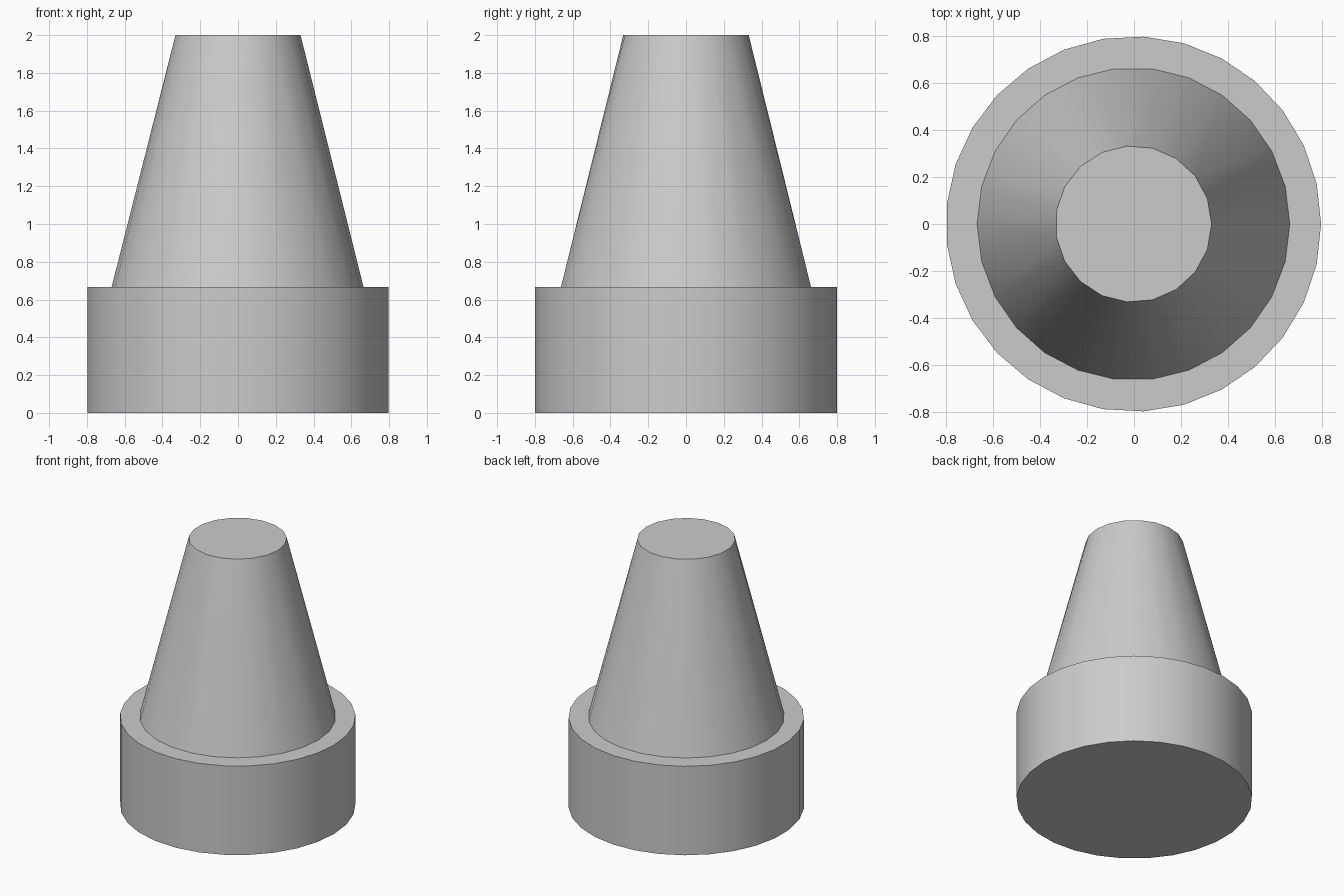
import bpy
import bmesh
from math import cos, sin, pi, radians

cube = bpy.data.objects.get("Cube")
if cube:
    bpy.data.objects.remove(cube, do_unlink=True)

BASE_R, BASE_SIDES = 0.8, 29
CONE_R, CONE_SIDES = 2 / 3, 26
TIP_R, TIP_SIDES = 1 / 3, 19
STEP_Z, TOP_Z = 2 / 3, 2.0
# An odd-sided base is slightly lopsided, so shift to centre its bounds
SHIFT = -BASE_R * (1 - cos(pi / BASE_SIDES)) / 2

grey = bpy.data.materials.new("light grey")
grey.use_nodes = True
colour = (0.6, 0.6, 0.6, 1)
grey.diffuse_color = colour
grey.node_tree.nodes["Principled BSDF"].inputs["Base Color"].default_value = colour


def ring(bm, radius, sides, z):
    return [bm.verts.new((radius * cos(2 * pi * i / sides) + SHIFT,
                          radius * sin(2 * pi * i / sides), z))
            for i in range(sides)]


def skin(bm, low, high):
    """Zip two rings, which may differ in side count, with triangles."""
    n, m = len(low), len(high)
    i = j = 0
    while i < n or j < m:
        a, b = low[i % n], high[j % m]
        # Advance along the ring whose next corner comes first
        if j == m or (i < n and (i + 1) / n <= (j + 1) / m):
            i += 1
            bm.faces.new((a, low[i % n], b))
        else:
            j += 1
            bm.faces.new((a, high[j % m], b))


def finish(bm, name):
    mesh = bpy.data.meshes.new(name)
    bm.to_mesh(mesh)
    bm.free()
    mesh.materials.append(grey)
    obj = bpy.data.objects.new(name, mesh)
    bpy.context.collection.objects.link(obj)
    bpy.ops.object.select_all(action='DESELECT')
    obj.select_set(True)
    bpy.context.view_layer.objects.active = obj
    bpy.ops.object.shade_smooth_by_angle(angle=radians(30))


# Round base: floor, wall and the ledge around the cone
bm = bmesh.new()
floor = ring(bm, BASE_R, BASE_SIDES, 0)
rim = ring(bm, BASE_R, BASE_SIDES, STEP_Z)
bm.faces.new(floor[::-1])
for k in range(BASE_SIDES):
    n = (k + 1) % BASE_SIDES
    bm.faces.new((floor[k], floor[n], rim[n], rim[k]))
skin(bm, rim, ring(bm, CONE_R, CONE_SIDES, STEP_Z))
finish(bm, "base")

# Tapered cone with a flat top
bm = bmesh.new()
foot = ring(bm, CONE_R, CONE_SIDES, STEP_Z)
tip = ring(bm, TIP_R, TIP_SIDES, TOP_Z)
skin(bm, foot, tip)
bm.faces.new(tip)
finish(bm, "cone")
